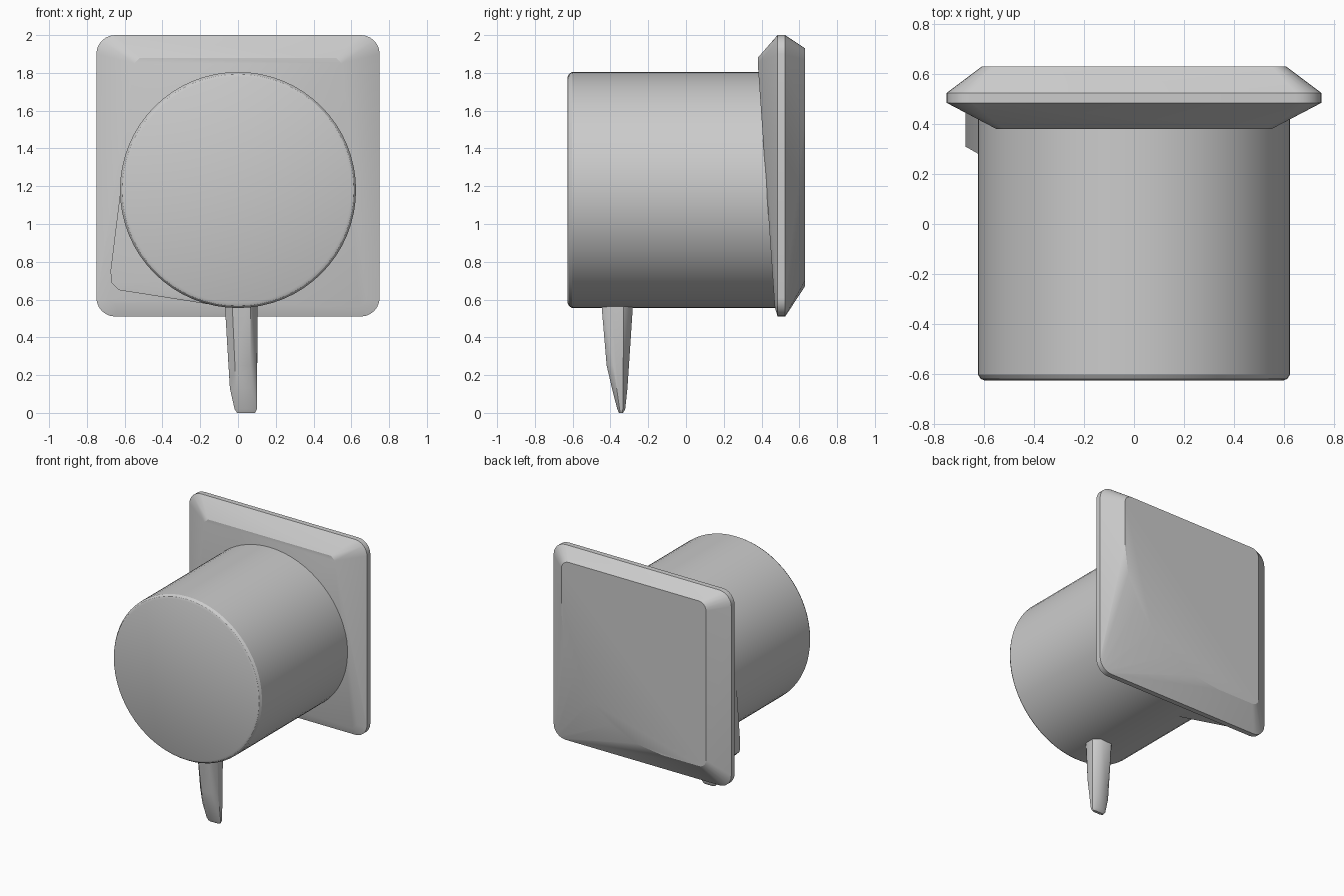
import bpy, bmesh, math

if "Cube" in bpy.data.objects:
    bpy.data.objects.remove(bpy.data.objects["Cube"])

grey = bpy.data.materials.new("plain grey")
grey.diffuse_color = (0.6, 0.6, 0.6, 1)
grey.use_nodes = True
grey.node_tree.nodes["Principled BSDF"].inputs["Base Color"].default_value = grey.diffuse_color

CZ, R = 1.18, 0.625  # drum axis height and radius


def finish(name, bm, angle=25):
    bmesh.ops.recalc_face_normals(bm, faces=bm.faces[:])
    me = bpy.data.meshes.new(name)
    bm.to_mesh(me)
    bm.free()
    me.materials.append(grey)
    me.shade_smooth()
    me.set_sharp_from_angle(angle=math.radians(angle))
    ob = bpy.data.objects.new(name, me)
    bpy.context.collection.objects.link(ob)
    return ob


def hull(name, points, angle=25):
    bm = bmesh.new()
    for p in points:
        bm.verts.new(p)
    res = bmesh.ops.convex_hull(bm, input=bm.verts[:])
    junk = {g for g in res["geom_interior"] + res["geom_unused"]
            if isinstance(g, bmesh.types.BMVert)}
    if junk:
        bmesh.ops.delete(bm, geom=list(junk), context='VERTS')
    bmesh.ops.dissolve_limit(bm, angle_limit=math.radians(1),
                             verts=bm.verts[:], edges=bm.edges[:])
    return finish(name, bm, angle)


def rounded(x, z0, z1, y, radii, n=6):
    """Rounded rectangle at depth y; radii = (rx, rz) per corner, from top +x
    counter-clockwise as seen with x right."""
    pts = []
    for i, (sx, top) in enumerate(((1, 1), (-1, 1), (-1, 0), (1, 0))):
        rx, rz = radii[i]
        cx = sx * (x - rx)
        cz = z1 - rz if top else z0 + rz
        for k in range(n + 1):
            a = math.pi / 2 * (i + k / n)
            pts.append((cx + rx * math.cos(a), y, cz + rz * math.sin(a)))
    return pts


# Drum: lathed cylinder along y with a tiny front bevel
bm = bmesh.new()
N = 64
rings = []
for y, r in ((-0.627, 0.598), (-0.62, 0.614), (-0.603, R), (0.5, R)):
    rings.append([bm.verts.new((r * math.cos(2 * math.pi * i / N), y,
                                CZ + r * math.sin(2 * math.pi * i / N)))
                  for i in range(N)])
for a, b in zip(rings, rings[1:]):
    for i in range(N):
        j = (i + 1) % N
        bm.faces.new((a[i], a[j], b[j], b[i]))
bm.faces.new(rings[0])
bm.faces.new(rings[-1])
finish("drum", bm, 30)

# Back plate: bevelled square, front face leaning, back face cut at one corner
small = [(0.1, 0.1)] * 4
plate = rounded(0.75, 0.51, 2.0, 0.485, small)
plate += rounded(0.75, 0.51, 2.0, 0.525, small)
plate += rounded(0.61, 0.67, 1.93, 0.63,
                 [(0.06, 0.06), (0.06, 0.06), (0.06, 0.06), (0.85, 0.85)])
plate += [(s * x, y, z) for s in (-1, 1)
          for x, y, z in ((0.55, 0.38, 1.85), (0.52, 0.38, 1.88),
                          (0.68, 0.467, 0.6), (0.64, 0.47, 0.56))]
hull("back_plate", plate, 20)

# Lump: corner gusset reaching from the drum to the lower left of the plate
lump = []
for i in range(17):
    a = math.pi * (1 + 0.5 * i / 16)
    for y in (0.28, 0.48):
        lump.append((0.622 * math.cos(a), y, CZ + 0.622 * math.sin(a)))
for x, z in ((-0.675, 0.75), (-0.67, 0.69), (-0.63, 0.65)):
    lump += [(x, 0.31, z), (x, 0.48, z)]
hull("corner_gusset", lump, 25)

# Peg: tapered foot under the drum, oval in section
peg = []
for z, x0, x1, y0, y1 in ((0.66, -0.075, 0.105, -0.455, -0.275),
                          (0.25, -0.05, 0.1, -0.42, -0.302),
                          (0.13, -0.043, 0.1, -0.392, -0.31),
                          (0.02, -0.018, 0.1, -0.364, -0.322),
                          (0.0, -0.005, 0.09, -0.355, -0.333)):
    cx, cy = (x0 + x1) / 2, (y0 + y1) / 2
    hx, hy = (x1 - x0) / 2, (y1 - y0) / 2
    for u, v in ((1, .4), (.55, 1), (-.55, 1), (-1, .4),
                 (-1, -.4), (-.55, -1), (.55, -1), (1, -.4)):
        peg.append((cx + u * hx, cy + v * hy, z))
hull("foot_peg", peg, 35)
